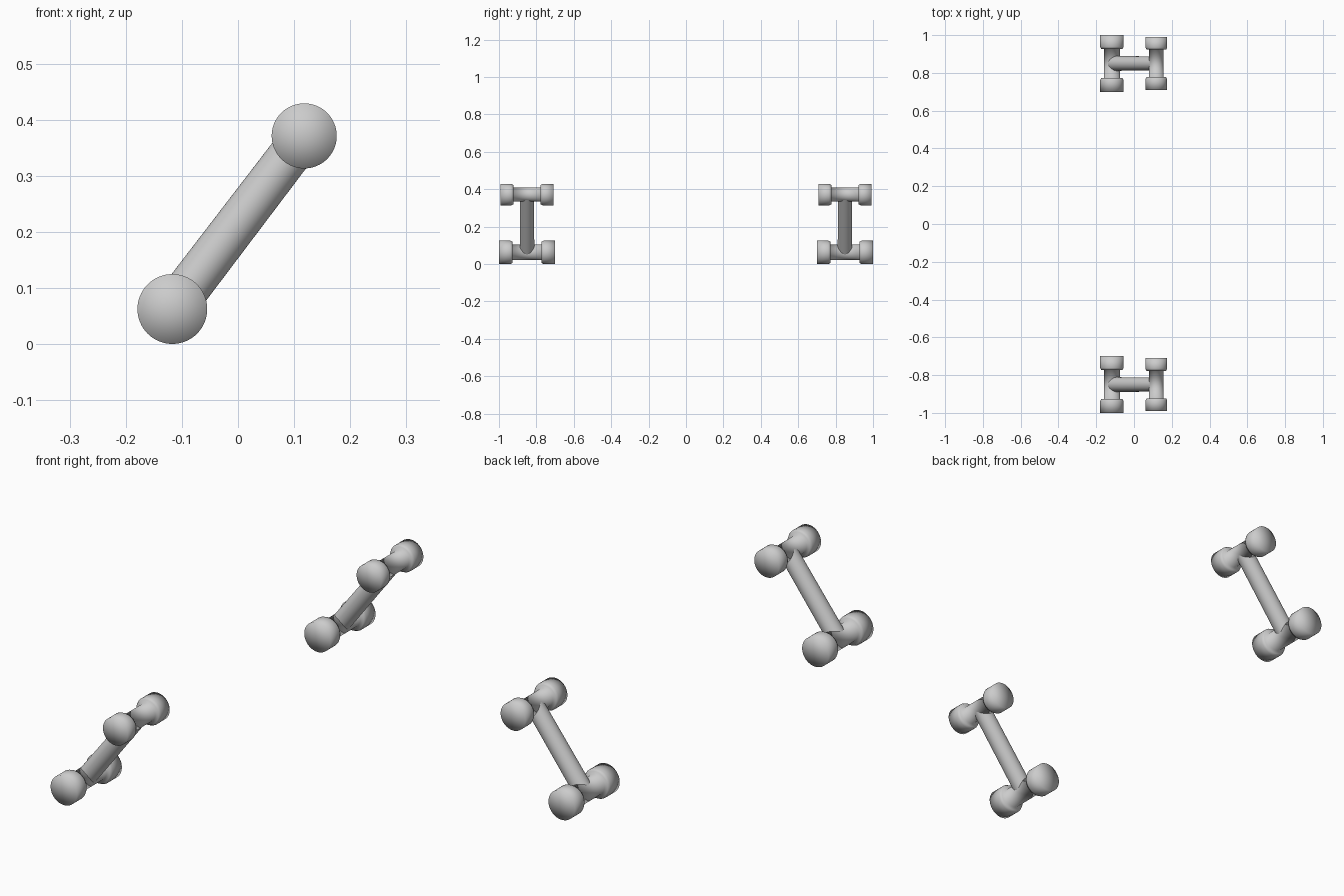
import bpy, bmesh, math
from mathutils import Vector, Matrix

if "Cube" in bpy.data.objects:
    bpy.data.objects.remove(bpy.data.objects["Cube"])

SEG = 64
LOW, HIGH = Vector((-0.117, 0, 0.0625)), Vector((0.118, 0, 0.371))


def finish(name, bm):
    bmesh.ops.recalc_face_normals(bm, faces=bm.faces)
    for f in bm.faces:
        f.smooth = True
    me = bpy.data.meshes.new(name)
    bm.to_mesh(me)
    bm.free()
    ob = bpy.data.objects.new(name, me)
    bpy.context.collection.objects.link(ob)
    return ob


def wheel_pair(name, centre, half, width, wheel_r, axle_r):
    """Axle with a wheel on each end, lathed around the y axis."""
    inner = half - width
    side = [(axle_r, inner), (wheel_r - 0.006, inner),
            (wheel_r, inner + 0.012), (wheel_r, half), (0, half)]
    profile = [(r, -y) for r, y in reversed(side)] + side
    bm = bmesh.new()
    verts = [bm.verts.new((r, y, 0)) for r, y in profile]
    edges = [bm.edges.new(p) for p in zip(verts, verts[1:])]
    bmesh.ops.spin(bm, geom=verts + edges, cent=(0, 0, 0), axis=(0, 1, 0),
                   angle=math.tau, steps=SEG)
    bmesh.ops.remove_doubles(bm, verts=bm.verts, dist=1e-5)
    bmesh.ops.translate(bm, verts=bm.verts, vec=centre)
    return finish(name, bm)


def link_bar(name, a, b, r1, r2):
    """Slanted round bar joining the two axles."""
    d = b - a
    rot = d.to_track_quat('Z', 'Y').to_matrix().to_4x4()
    bm = bmesh.new()
    bmesh.ops.create_cone(bm, cap_ends=True, segments=SEG, radius1=r1, radius2=r2,
                          depth=d.length, matrix=Matrix.Translation((a + b) / 2) @ rot)
    ob = finish(name, bm)
    bpy.context.view_layer.objects.active = ob
    ob.select_set(True)
    bpy.ops.object.shade_smooth_by_angle(angle=math.radians(40))
    ob.select_set(False)
    return ob


# One identical assembly at each end
for label, y in (("front", -0.85), ("back", 0.85)):
    off = Vector((0, y, 0))
    wheel_pair(label + "_lower_wheels", LOW + off, 0.15, 0.073, 0.0622, 0.042)
    wheel_pair(label + "_upper_wheels", HIGH + off, 0.141, 0.068, 0.058, 0.038)
    link_bar(label + "_link_bar", LOW + off, HIGH + off, 0.039, 0.0375)
